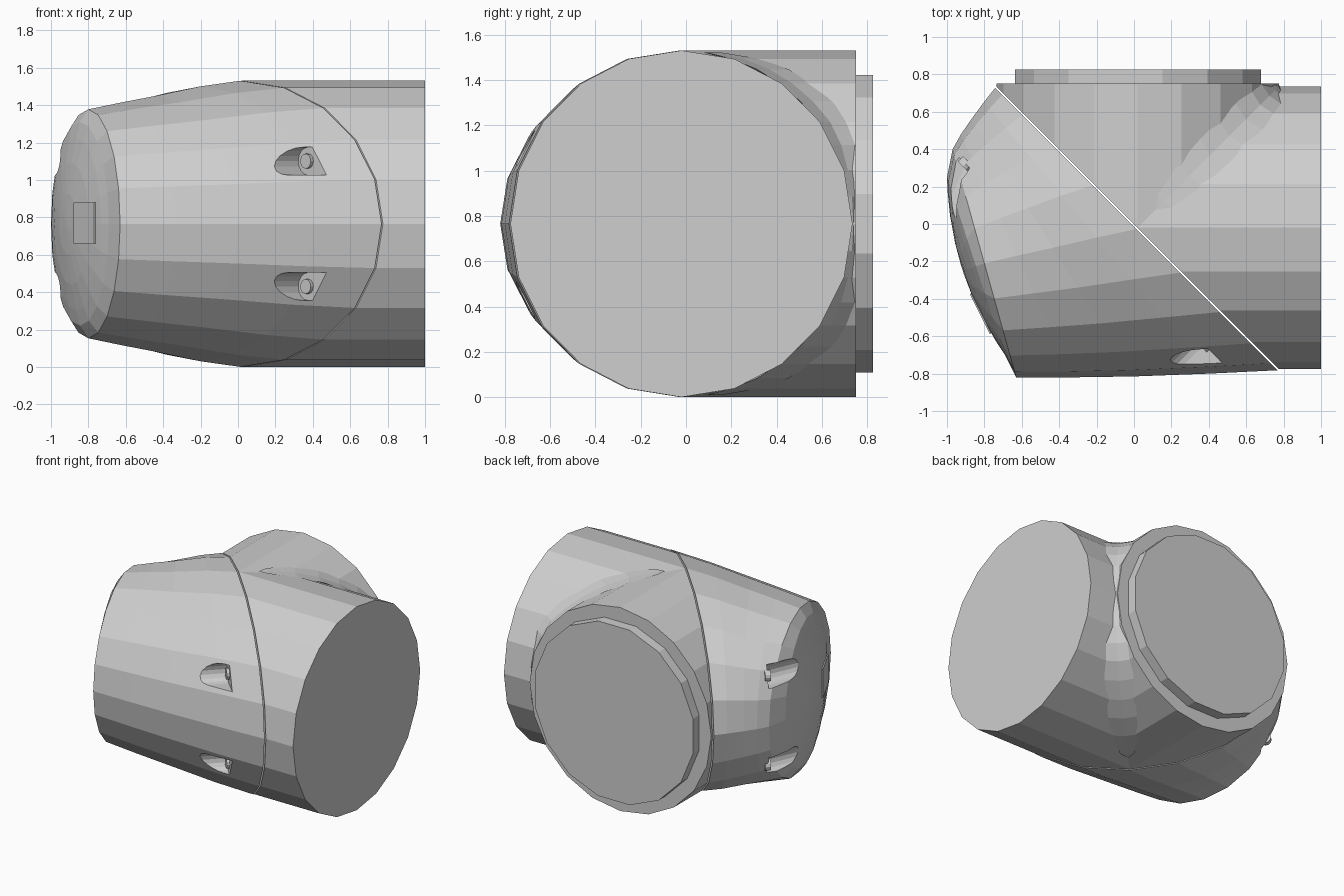
import bpy, bmesh, math
from mathutils import Vector

if "Cube" in bpy.data.objects:
    bpy.data.objects.remove(bpy.data.objects["Cube"])

SIDES = 20
ZC = 0.766
grey = bpy.data.materials.new("light_grey")
grey.diffuse_color = (0.62, 0.62, 0.62, 1)
grey.use_nodes = True
grey.node_tree.nodes["Principled BSDF"].inputs["Base Color"].default_value = grey.diffuse_color


def make(name, verts, faces):
    bm = bmesh.new()
    vs = [bm.verts.new(v) for v in verts]
    for f in faces:
        bm.faces.new([vs[i] for i in f])
    bmesh.ops.recalc_face_normals(bm, faces=bm.faces)
    me = bpy.data.meshes.new(name)
    bm.to_mesh(me)
    bm.free()
    me.materials.append(grey)
    ob = bpy.data.objects.new(name, me)
    bpy.context.collection.objects.link(ob)
    return ob


def loft(name, rings):
    """Closed solid through rings with equal point counts."""
    n = len(rings[0])
    verts = [p for r in rings for p in r]
    faces = [(k * n + i, k * n + (i + 1) % n, (k + 1) * n + (i + 1) % n, (k + 1) * n + i)
             for k in range(len(rings) - 1) for i in range(n)]
    faces += [tuple(range(n)), tuple(range(len(verts) - n, len(verts)))]
    return make(name, verts, faces)


def oval(a, b, h, shift=(0, 0), s=1.0):
    """Upright ellipse between plan points a and b, half height h."""
    a, b = Vector(a), Vector(b)
    mid, half = (a + b) / 2 + Vector(shift), (a - b) / 2 * s
    ring = []
    for i in range(SIDES):
        t = 2 * math.pi * i / SIDES
        p = mid + half * math.cos(t)
        ring.append(Vector((p.x, p.y, ZC + h * s * math.sin(t))))
    return ring


def boolean(ob, other, op):
    m = ob.modifiers.new(op.lower(), 'BOOLEAN')
    m.operation, m.object, m.solver = op, other, 'EXACT'
    other.hide_render = True
    other.hide_set(True)


# Mitred housing: two tubes leaving the same diagonal section
mitre = oval((0.775, -0.775), (-0.735, 0.735), 0.765)
housing = loft("elbow_housing", [mitre, [Vector((1, p.y, p.z)) for p in mitre]])
branch = loft("branch_helper", [mitre, [Vector((p.x, 0.75, p.z)) for p in mitre]])
boolean(housing, branch, 'UNION')

# Blend filling the inner crease between the tubes
blend = []
for i in range(-9, 10):
    t = math.radians(i * 9)
    a = 0.755 * math.cos(t)
    d = max(0.004, min(0.5 * a, 0.13, 0.765 - a))
    z = ZC + 0.765 * math.sin(t)
    blend.append([Vector((0.02 + x, -0.02 + y, z)) for x, y in
                  ((a - 0.02, a - 0.02), (a + d, a - 0.01), (a + d * 0.35, a + d * 0.35), (a - 0.01, a + d))])
loft("crease_blend", blend)

# Round mounting flange on the back
flange = []
for y in (0.74, 0.825):
    flange.append([Vector((0.022 + 0.67 * math.cos(2 * math.pi * (i + 0.5) / 16), y,
                           ZC + 0.67 * math.sin(2 * math.pi * (i + 0.5) / 16))) for i in range(16)])
loft("mounting_flange", flange)

# Tapered cap with a bevelled, domed end
rim_a, rim_b = (-0.69, -0.70), (-1.0, 0.25)
rings = [
    oval((0.775, -0.775), (-0.735, 0.735), 0.765, (-0.007, -0.007)),
    oval((0.40, -0.80), (-0.80, 0.655), 0.735),
    oval((0.0, -0.815), (-0.87, 0.56), 0.685),
    oval((-0.33, -0.82), (-0.925, 0.48), 0.648),
    oval((-0.63, -0.82), (-0.97, 0.40), 0.612),
    oval(rim_a, rim_b, 0.545),
]
for s in (0.85, 0.6, 0.3, 0.05):
    b = 0.075 * (1 - s * s)
    rings.append(oval(rim_a, rim_b, 0.545, (-0.95 * b, -0.31 * b), s))
cap = loft("end_cap", rings)


def bolt_pocket(name, centre, out, axis, z):
    """Rounded slot open toward out, running along axis from a wall at centre; bolt on the wall."""
    out, axis = Vector((*out, 0)).normalized(), Vector((*axis, 0)).normalized()
    base, up = Vector((*centre, z)), Vector((0, 0, 1))
    r = 0.075
    prof = [base + out * 0.4 - up * r]
    for i in range(9):
        t = -math.pi / 2 + math.pi * i / 8
        prof.append(base - out * r * math.cos(t) + up * r * math.sin(t))
    prof.append(base + out * 0.4 + up * r)
    cutter = loft(name + "_cutter", [prof, [p + axis * 0.7 for p in prof]])
    boolean(cap, cutter, 'DIFFERENCE')
    normal = Vector((-1, -1, 0)).normalized()
    head = [base + out * 0.04 * math.cos(k * math.pi / 6) + up * 0.04 * math.sin(k * math.pi / 6)
            for k in range(12)]
    loft(name + "_bolt", [[p - normal * 0.02 for p in head], [p + normal * 0.02 for p in head]])


for label, z in (("upper", ZC + 0.335), ("lower", ZC - 0.335)):
    bolt_pocket(label + "_front_pocket", (0.375, -0.645), (1, -1), (-1, -1), z)
    bolt_pocket(label + "_side_pocket", (-0.90, 0.32), (-1, 1), (-0.4, -0.9), z)

# Plain thin plate on the domed end
n, u = Vector((-0.894, -0.447, 0)), Vector((0.447, -0.894, 0))
mid = Vector((-0.821, -0.48, 0.77))
plate = [mid + u * x + Vector((0, 0, z)) for x, z in
         ((-0.12, -0.11), (0.12, -0.11), (0.12, 0.11), (-0.12, 0.11))]
loft("end_plate", [[p - n * 0.005 for p in plate], [p + n * 0.004 for p in plate]])
